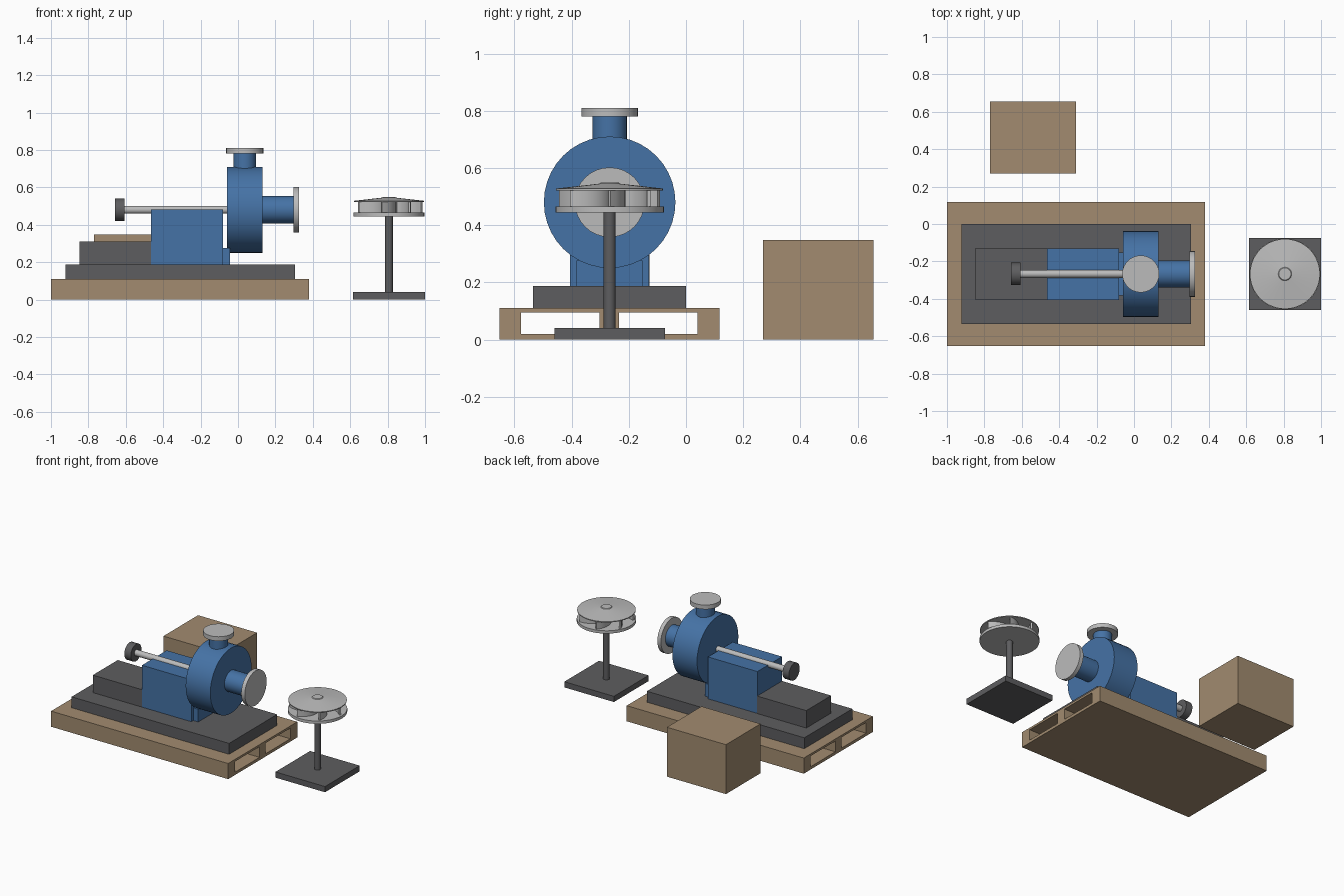
import bpy, bmesh, math
from mathutils import Matrix, Vector

if "Cube" in bpy.data.objects:
    bpy.data.objects.remove(bpy.data.objects["Cube"])


def material(name, r, g, b):
    m = bpy.data.materials.new(name)
    m.diffuse_color = (r, g, b, 1)
    m.use_nodes = True
    m.node_tree.nodes["Principled BSDF"].inputs["Base Color"].default_value = m.diffuse_color
    return m


WOOD = material("wood", 0.36, 0.26, 0.16)
BLUE = material("blue_paint", 0.06, 0.17, 0.38)
DARK = material("dark_steel", 0.11, 0.11, 0.115)
LIGHT = material("bright_steel", 0.50, 0.50, 0.50)


def finish(name, bm, mat, smooth=False):
    bmesh.ops.recalc_face_normals(bm, faces=bm.faces)
    me = bpy.data.meshes.new(name)
    bm.to_mesh(me)
    bm.free()
    me.materials.append(mat)
    ob = bpy.data.objects.new(name, me)
    bpy.context.collection.objects.link(ob)
    if smooth:
        bpy.ops.object.select_all(action='DESELECT')
        ob.select_set(True)
        bpy.context.view_layer.objects.active = ob
        bpy.ops.object.shade_smooth_by_angle(angle=math.radians(30))
    return ob


def box(name, x, y, z, mat):
    """Box from (min, max) ranges."""
    bm = bmesh.new()
    mid = Vector([(a + b) / 2 for a, b in (x, y, z)])
    size = [b - a for a, b in (x, y, z)]
    bmesh.ops.create_cube(bm, size=1, matrix=Matrix.Translation(mid) @ Matrix.Diagonal((*size, 1)))
    return finish(name, bm, mat)


def cylinder(name, axis, centre, lo, hi, r, mat, sides=32):
    """Cylinder along 'X' or 'Z' from lo to hi; centre holds the other two coordinates."""
    bm = bmesh.new()
    mid = (lo + hi) / 2
    if axis == 'X':
        m = Matrix.Translation((mid, *centre)) @ Matrix.Rotation(math.pi / 2, 4, 'Y')
    else:
        m = Matrix.Translation((*centre, mid))
    bmesh.ops.create_cone(bm, cap_ends=True, segments=sides, radius1=r, radius2=r,
                          depth=hi - lo, matrix=m)
    return finish(name, bm, mat, True)


def lathe(name, centre, profile, mat, sides=40):
    """Revolve (radius, z) points, starting and ending on the axis."""
    bm = bmesh.new()
    verts = [bm.verts.new((r, 0, z)) for r, z in profile]
    edges = [bm.edges.new(p) for p in zip(verts, verts[1:])]
    bmesh.ops.spin(bm, geom=verts + edges, cent=(0, 0, 0), axis=(0, 0, 1),
                   angle=2 * math.pi, steps=sides)
    bmesh.ops.remove_doubles(bm, verts=bm.verts, dist=1e-5)
    bmesh.ops.translate(bm, verts=bm.verts, vec=(*centre, 0))
    return finish(name, bm, mat, True)


# Pallet with two fork tunnels cut through lengthwise
pallet = box("pallet", (-1, 0.38), (-0.652, 0.117), (0, 0.11), WOOD)
for lo, hi in ((-0.577, -0.303), (-0.234, 0.04)):
    cutter = box("fork_cutter", (-1.1, 0.5), (lo, hi), (0.02, 0.095), WOOD)
    cutter.hide_render = True
    mod = pallet.modifiers.new("fork_tunnel", 'BOOLEAN')
    mod.operation, mod.solver, mod.object = 'DIFFERENCE', 'EXACT', cutter
    bpy.context.view_layer.objects.active = pallet
    bpy.ops.object.modifier_apply(modifier=mod.name)
    bpy.data.objects.remove(cutter)

# Skid and bearing housing
PY, PZ = -0.267, 0.48
box("skid_plate", (-0.922, 0.305), (-0.535, 0), (0.11, 0.187), DARK)
box("motor_plinth", (-0.848, -0.465), (-0.405, -0.128), (0.187, 0.31), DARK)
box("bearing_housing", (-0.465, -0.08), (-0.405, -0.13), (0.187, 0.482), BLUE)
box("casing_foot", (-0.08, -0.042), (-0.383, -0.152), (0.187, 0.277), BLUE)

# Pump casing, nozzles and flanges
cylinder("pump_casing", 'X', (PY, PZ), -0.06, 0.132, 0.23, BLUE, 40)
cylinder("suction_nozzle", 'X', (PY, PZ), 0.132, 0.30, 0.073, BLUE)
cylinder("suction_flange", 'X', (PY, PZ), 0.297, 0.325, 0.122, LIGHT)
cylinder("discharge_nozzle", 'Z', (0.036, PY), 0.70, 0.78, 0.06, BLUE)
cylinder("discharge_flange", 'Z', (0.036, PY), 0.78, 0.81, 0.099, LIGHT)

# Drive shaft and coupling
cylinder("drive_shaft", 'X', (PY, PZ), -0.61, -0.06, 0.021, LIGHT, 24)
cylinder("coupling_hub", 'X', (PY, PZ), -0.657, -0.607, 0.06, DARK)

# Spare parts crate
box("crate", (-0.77, -0.31), (0.27, 0.655), (0, 0.348), WOOD)

# Impeller on its display stand
SX = 0.807
box("stand_base", (0.614, 1), (PY - 0.193, PY + 0.193), (0, 0.04), DARK)
cylinder("stand_post", 'Z', (SX, PY), 0.04, 0.447, 0.021, DARK, 16)
cylinder("impeller_back_disc", 'Z', (SX, PY), 0.445, 0.465, 0.19, LIGHT, 40)
lathe("impeller_shroud", (SX, PY),
      [(0, 0.522), (0.187, 0.522), (0.187, 0.528), (0.036, 0.545), (0.032, 0.549), (0, 0.549)], LIGHT)
cylinder("impeller_hub", 'Z', (SX, PY), 0.465, 0.523, 0.045, LIGHT, 24)

# Backward-curved vanes
VANES, STEPS = 7, 8
for k in range(VANES):
    bm = bmesh.new()
    left, right = [], []
    for i in range(STEPS + 1):
        t = i / STEPS
        r = 0.043 + 0.133 * t
        a = 2 * math.pi * k / VANES - 0.9 * t
        p = Vector((SX + r * math.cos(a), PY + r * math.sin(a), 0.464))
        d = Vector((0.133 * math.cos(a) + 0.9 * r * math.sin(a),
                    0.133 * math.sin(a) - 0.9 * r * math.cos(a), 0)).normalized()
        n = Vector((-d.y, d.x, 0)) * 0.006
        left.append(bm.verts.new(p + n))
        right.append(bm.verts.new(p - n))
    faces = [bm.faces.new((left[i], left[i + 1], right[i + 1], right[i])) for i in range(STEPS)]
    out = bmesh.ops.extrude_face_region(bm, geom=faces)["geom"]
    bmesh.ops.translate(bm, verts=[g for g in out if isinstance(g, bmesh.types.BMVert)],
                        vec=(0, 0, 0.059))
    finish(f"impeller_vane_{k + 1}", bm, LIGHT, True)
